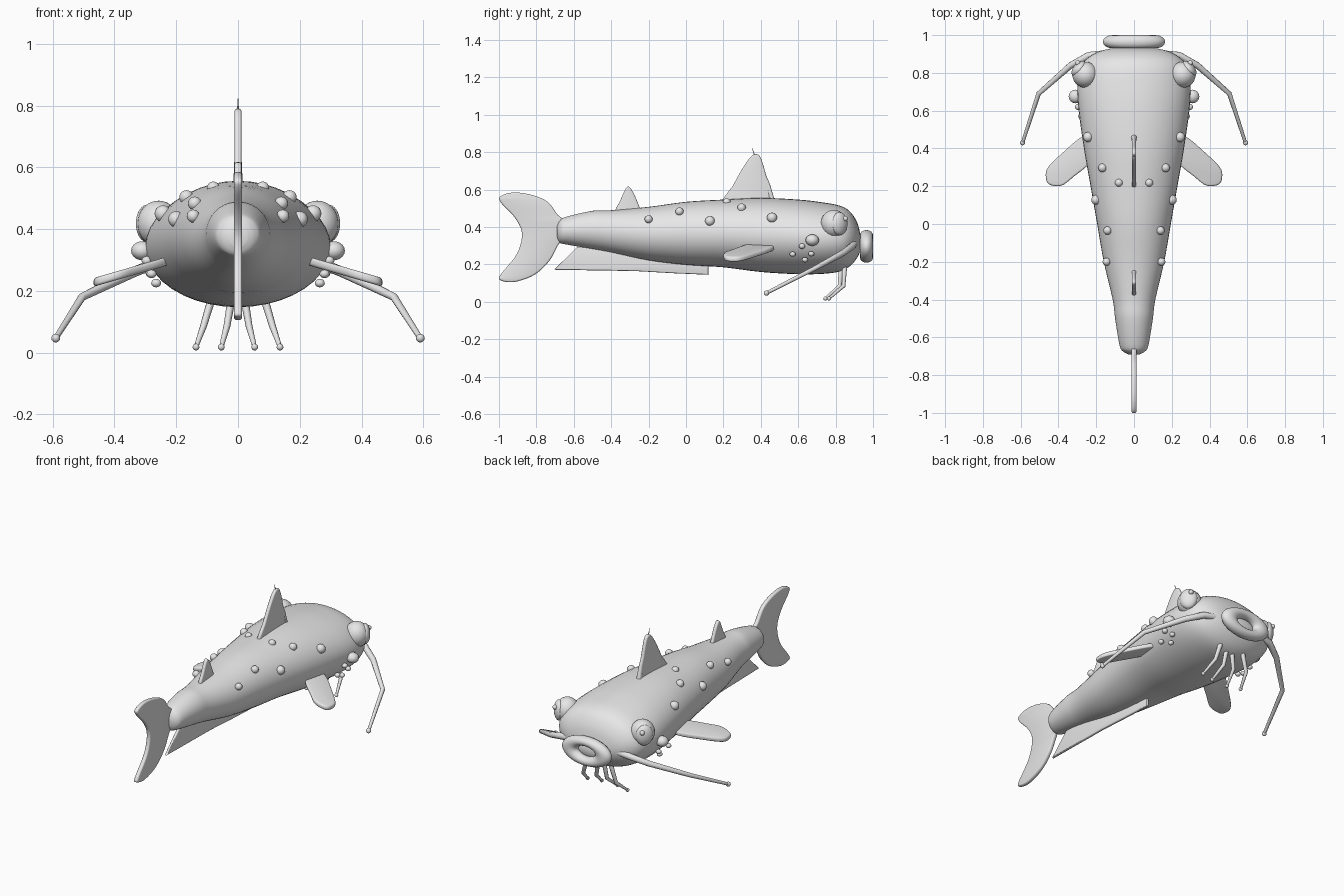
import bpy, bmesh, math
from mathutils import Vector, Matrix

if "Cube" in bpy.data.objects:
    bpy.data.objects.remove(bpy.data.objects["Cube"])

grey = bpy.data.materials.new("light grey")
grey.diffuse_color = (0.8, 0.8, 0.8, 1)
grey.use_nodes = True
grey.node_tree.nodes["Principled BSDF"].inputs["Base Color"].default_value = grey.diffuse_color


def finish(ob, angle=40):
    ob.data.materials.clear()
    ob.data.materials.append(grey)
    bpy.ops.object.select_all(action='DESELECT')
    ob.select_set(True)
    bpy.context.view_layer.objects.active = ob
    bpy.ops.object.shade_smooth_by_angle(angle=math.radians(angle))
    return ob


def mesh_object(name, bm, angle=40):
    bmesh.ops.recalc_face_normals(bm, faces=bm.faces)
    me = bpy.data.meshes.new(name)
    bm.to_mesh(me)
    bm.free()
    ob = bpy.data.objects.new(name, me)
    bpy.context.collection.objects.link(ob)
    return finish(ob, angle)


def spline(pts, n, closed=False):
    """Catmull-Rom interpolation through points of any dimension."""
    out, c = [], len(pts)
    get = (lambda i: pts[i % c]) if closed else (lambda i: pts[min(max(i, 0), c - 1)])
    for i in range(c if closed else c - 1):
        quad = [get(i + k) for k in (-1, 0, 1, 2)]
        for j in range(n):
            t = j / n
            out.append([0.5 * (2 * b + (d - a) * t + (2 * a - 5 * b + 4 * d - e) * t * t
                               + (3 * b - a - 3 * d + e) * t ** 3) for a, b, d, e in zip(*quad)])
    if not closed:
        out.append(list(pts[-1]))
    return out


def ball(name, loc, scale, axis=None, seg=20):
    bm = bmesh.new()
    bmesh.ops.create_uvsphere(bm, u_segments=seg, v_segments=seg // 2 + 2, radius=1)
    m = Matrix.Diagonal((*scale, 1))
    if axis:
        m = Vector(axis).to_track_quat('Z', 'Y').to_matrix().to_4x4() @ m
    bmesh.ops.transform(bm, matrix=Matrix.Translation(loc) @ m, verts=bm.verts)
    return mesh_object(name, bm, 60)


def curve_mesh(name, cu, matrix=Matrix()):
    tmp = bpy.data.objects.new(name, cu)
    bpy.context.collection.objects.link(tmp)
    me = bpy.data.meshes.new_from_object(tmp.evaluated_get(bpy.context.evaluated_depsgraph_get()))
    bpy.data.objects.remove(tmp)
    bm = bmesh.new()
    bm.from_mesh(me)
    bmesh.ops.remove_doubles(bm, verts=bm.verts, dist=1e-5)
    bmesh.ops.transform(bm, matrix=matrix, verts=bm.verts)
    return mesh_object(name, bm, 50)


def tube(name, pts, radii):
    cu = bpy.data.curves.new(name, 'CURVE')
    cu.dimensions = '3D'
    cu.bevel_depth, cu.bevel_resolution, cu.use_fill_caps = 1, 3, True
    sp = cu.splines.new('POLY')
    sp.points.add(len(pts) - 1)
    for p, co, r in zip(sp.points, pts, radii):
        p.co, p.radius = (*co, 1), r
    return curve_mesh(name, cu)


def fin(name, outline, half, matrix, n=5):
    """Flat fin with rounded rim, drawn in its own plane."""
    cu = bpy.data.curves.new(name, 'CURVE')
    cu.dimensions, cu.fill_mode = '2D', 'BOTH'
    cu.extrude, cu.bevel_depth, cu.bevel_resolution = half * 0.3, half * 0.7, 2
    cu.offset = -half * 0.7
    pts = spline(outline, n, True) if n > 1 else outline
    sp = cu.splines.new('POLY')
    sp.points.add(len(pts) - 1)
    for p, co in zip(sp.points, pts):
        p.co = (co[0], co[1], 0, 1)
    sp.use_cyclic_u = True
    return curve_mesh(name, cu, matrix)


# Body: lofted ellipses given as (y, half width, top z, bottom z)
stations = [(-0.69, 0.03, 0.405, 0.345), (-0.675, 0.058, 0.435, 0.317), (-0.64, 0.077, 0.455, 0.307),
            (-0.5, 0.1, 0.487, 0.283), (-0.4, 0.113, 0.49, 0.265), (-0.2, 0.16, 0.508, 0.222),
            (0, 0.195, 0.535, 0.198), (0.2, 0.23, 0.547, 0.185), (0.4, 0.265, 0.556, 0.16),
            (0.6, 0.293, 0.547, 0.148), (0.73, 0.3, 0.532, 0.15), (0.82, 0.285, 0.515, 0.162),
            (0.875, 0.25, 0.485, 0.19), (0.915, 0.18, 0.425, 0.235), (0.935, 0.09, 0.35, 0.28)]
bm = bmesh.new()
SEG, rings = 40, []
for y, w, top, bot in spline(stations, 4):
    rings.append([bm.verts.new((w * math.cos(a), y, (top + bot) / 2 + (top - bot) / 2 * math.sin(a)))
                  for a in (2 * math.pi * k / SEG for k in range(SEG))])
for r0, r1 in zip(rings, rings[1:]):
    for k in range(SEG):
        bm.faces.new((r0[k], r0[(k + 1) % SEG], r1[(k + 1) % SEG], r1[k]))
bm.faces.new(rings[0])
bm.faces.new(rings[-1])
mesh_object("body", bm, 70)

# Lips: flattened ring, with the mouth inside
bpy.ops.mesh.primitive_torus_add(major_radius=0.113, minor_radius=0.052, major_segments=40,
                                 minor_segments=16, location=(0, 0.965, 0.297),
                                 rotation=(math.pi / 2, 0, 0))
lips = bpy.context.object
lips.name, lips.scale = "lips", (1, 0.53, 0.67)
finish(lips, 60)
ball("mouth_inside", (0, 0.945, 0.297), (0.085, 0.02, 0.045))

# Upright fins, drawn in the y-z plane
side = Matrix(((0, 0, 1, 0), (1, 0, 0, 0), (0, 1, 0, 0), (0, 0, 0, 1)))
fin("tail_fin", [(-0.65, 0.43), (-0.685, 0.465), (-0.74, 0.535), (-0.825, 0.572), (-0.925, 0.585),
                 (-0.995, 0.562), (-0.985, 0.525), (-0.915, 0.45), (-0.877, 0.365), (-0.905, 0.255),
                 (-0.995, 0.14), (-0.985, 0.113), (-0.915, 0.107), (-0.81, 0.145), (-0.73, 0.22),
                 (-0.68, 0.31), (-0.65, 0.33)], 0.013, side)
fin("dorsal_fin", [(0.2, 0.52), (0.25, 0.62), (0.3, 0.71), (0.345, 0.775), (0.375, 0.79), (0.4, 0.77),
                   (0.43, 0.67), (0.455, 0.56), (0.45, 0.52)], 0.011, side, 3)
fin("adipose_fin", [(-0.375, 0.47), (-0.35, 0.545), (-0.315, 0.615), (-0.285, 0.59), (-0.25, 0.51),
                    (-0.24, 0.47)], 0.011, side, 4)
fin("anal_fin", [(0.12, 0.21), (0.12, 0.145), (-0.06, 0.153), (-0.27, 0.165), (-0.705, 0.172),
                 (-0.58, 0.295), (-0.3, 0.27)], 0.009, side, 1)
tube("dorsal_spine", [(0, 0.462, 0.53), (0, 0.44, 0.62), (0, 0.4, 0.73), (0, 0.365, 0.79), (0, 0.353, 0.822)],
     [0.016, 0.012, 0.007, 0.003, 0.001])

# Spots and cheek bumps: (x, y, z, radius)
spots = [(0.243, 0.46, 0.45, 0.027), (0.167, 0.297, 0.503, 0.023), (0.08, 0.218, 0.533, 0.021),
         (0.2, 0.128, 0.432, 0.026), (0.14, -0.035, 0.483, 0.022), (0.145, -0.2, 0.442, 0.021)]
cheeks = [(0.31, 0.675, 0.33, 0.036), (0.295, 0.62, 0.298, 0.017), (0.28, 0.57, 0.255, 0.016),
          (0.265, 0.636, 0.225, 0.016), (0.283, 0.67, 0.257, 0.016)]

for s, tag in ((1, "right"), (-1, "left")):
    for i, (x, y, z, r) in enumerate(spots):
        ball(f"{tag}_spot_{i}", (s * x, y, z), (r, r, r), seg=16)
    for i, (x, y, z, r) in enumerate(cheeks):
        ball(f"{tag}_cheek_bump_{i}", (s * x, y, z), (r, r, r * 0.85), seg=16)
    # Eyes
    ball(f"{tag}_eyeball", (s * 0.257, 0.79, 0.418), (0.069, 0.069, 0.074), seg=28)
    ball(f"{tag}_pupil", (s * 0.291, 0.821, 0.418), (0.05, 0.062, 0.03), (s * 0.75, 0.66, 0), 24)
    ball(f"{tag}_eye_glint", (s * 0.298, 0.852, 0.445), (0.014, 0.014, 0.014), seg=12)
    # Pectoral fin, sloping down and out
    slope = Matrix(((s, 0, 0, 0), (0, 1, 0, 0), (-0.29, 0, 1, 0.363), (0, 0, 0, 1)))
    fin(f"{tag}_pectoral_fin", [(0.2, 0.46), (0.27, 0.465), (0.38, 0.375), (0.455, 0.3), (0.467, 0.25),
                                (0.45, 0.21), (0.385, 0.203), (0.32, 0.25), (0.22, 0.34)], 0.014, slope, 4)
    # Long whisker
    long = [(s * 0.14, 0.9, 0.315), (s * 0.24, 0.892, 0.3), (s * 0.335, 0.84, 0.262),
            (s * 0.505, 0.69, 0.18), (s * 0.59, 0.43, 0.047)]
    tube(f"{tag}_long_whisker", long, [0.021, 0.019, 0.017, 0.013, 0.009])
    ball(f"{tag}_long_whisker_tip", long[-1], (0.014,) * 3, seg=12)
    # Chin barbels
    for n, x0, x1, x2, y in (("outer", 0.075, 0.112, 0.136, 0.85), ("inner", 0.015, 0.036, 0.054, 0.83)):
        pts = [(s * x0, y, 0.21), (s * x1, y - 0.008, 0.085), (s * x2, y - 0.085, 0.018)]
        tube(f"{tag}_{n}_barbel", pts, [0.014, 0.011, 0.007])
        ball(f"{tag}_{n}_barbel_tip", pts[-1], (0.011,) * 3, seg=12)
